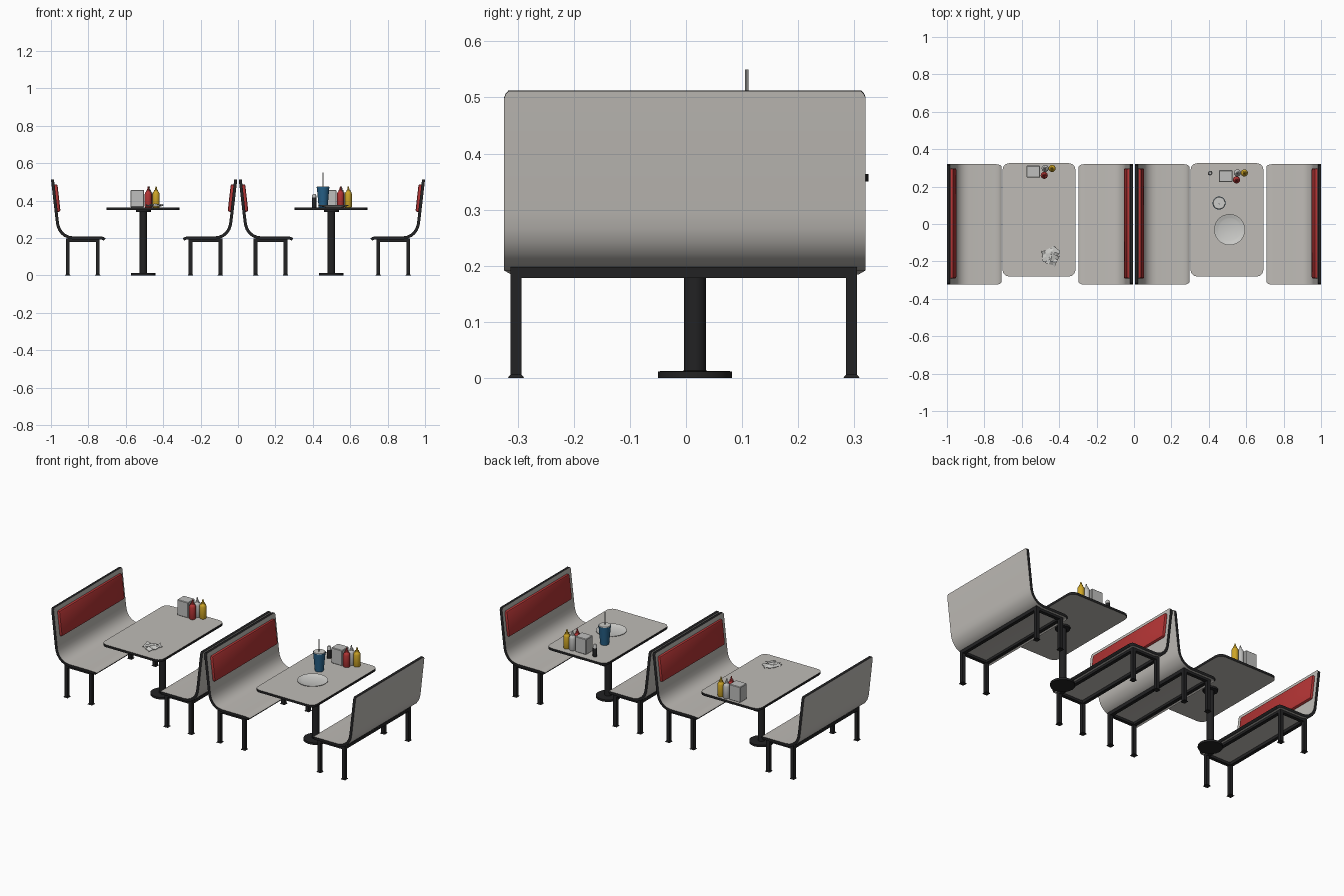
import bpy, bmesh, math, random
from mathutils import Matrix, Vector

if "Cube" in bpy.data.objects:
    bpy.data.objects.remove(bpy.data.objects["Cube"])

def mat(name, r, g, b):
    m = bpy.data.materials.new(name)
    m.diffuse_color = (r, g, b, 1)
    m.use_nodes = True
    m.node_tree.nodes["Principled BSDF"].inputs["Base Color"].default_value = m.diffuse_color
    return m

LAMINATE = mat("warm grey laminate", 0.52, 0.50, 0.47)
BLACK = mat("black trim", 0.016, 0.016, 0.017)
RED = mat("red vinyl", 0.45, 0.035, 0.035)
METAL = mat("pale metal", 0.52, 0.52, 0.51)
YELLOW = mat("mustard yellow", 0.62, 0.38, 0.02)
BLUE = mat("cup blue", 0.02, 0.12, 0.25)
WHITE = mat("off white", 0.60, 0.60, 0.58)

def finish(bm, name, mats, angle=35, thick=0, offset=0):
    me = bpy.data.meshes.new(name)
    bm.to_mesh(me)
    bm.free()
    ob = bpy.data.objects.new(name, me)
    bpy.context.collection.objects.link(ob)
    for m in mats:
        me.materials.append(m)
    bpy.ops.object.select_all(action='DESELECT')
    ob.select_set(True)
    bpy.context.view_layer.objects.active = ob
    if thick:
        # sheet with a black rim
        md = ob.modifiers.new("thickness", 'SOLIDIFY')
        md.thickness, md.offset, md.material_offset_rim = thick, offset, 1
        bpy.ops.object.modifier_apply(modifier=md.name)
        b = bmesh.new()
        b.from_mesh(me)
        bmesh.ops.recalc_face_normals(b, faces=b.faces)
        b.to_mesh(me)
        b.free()
    if angle:
        bpy.ops.object.shade_smooth_by_angle(angle=math.radians(angle))
    return ob

def add_box(bm, c, size, rot=None):
    m = Matrix.Translation(c) @ (rot or Matrix()) @ Matrix.Diagonal((*size, 1))
    return bmesh.ops.create_cube(bm, size=1, matrix=m)

def lathe(name, profile, loc, mats, n=20, split=None):
    """Spin (radius, height) points; faces above split use the second material."""
    bm = bmesh.new()
    rings = [[bm.verts.new((loc[0] + r * math.cos(2 * math.pi * i / n),
                            loc[1] + r * math.sin(2 * math.pi * i / n), loc[2] + z))
              for i in range(n)] for r, z in profile]
    for a, b in zip(rings, rings[1:]):
        for i in range(n):
            bm.faces.new((a[i], a[(i + 1) % n], b[(i + 1) % n], b[i]))
    bm.faces.new(rings[0][::-1])
    bm.faces.new(rings[-1])
    if split is not None:
        for f in bm.faces:
            f.material_index = int(f.calc_center_median().z > loc[2] + split)
    return finish(bm, name, mats)

# Bench: curved sheet (x, z, end inset), red back pad, leg frame
PROFILE = [(0.0085, 0.512, 0.008), (0.009, 0.507, 0.003), (0.0095, 0.500, 0),
           (0.033, 0.295, 0), (0.037, 0.268, 0), (0.045, 0.246, 0), (0.058, 0.227, 0),
           (0.075, 0.213, 0), (0.095, 0.204, 0), (0.118, 0.200, 0), (0.255, 0.200, 0),
           (0.272, 0.199, 0.001), (0.281, 0.196, 0.005), (0.287, 0.191, 0.012)]

def bench(tag, x0, s):
    bm = bmesh.new()
    rows = [[bm.verts.new((x0 + s * x, -0.002 + k * (0.322 - i), z)) for k in (-1, 1)]
            for x, z, i in PROFILE]
    for a, b in zip(rows, rows[1:]):
        bm.faces.new((a[0], a[1], b[1], b[0]))
    finish(bm, "bench_shell_" + tag, [LAMINATE, BLACK], thick=0.016)

    bm = bmesh.new()
    tilt = Matrix.Rotation(-s * math.atan(0.115), 4, 'Y')
    add_box(bm, (x0 + s * 0.031, 0.003, 0.413), (0.024, 0.59, 0.148), tilt)
    bmesh.ops.bevel(bm, geom=bm.edges[:], offset=0.009, segments=2, affect='EDGES', profile=0.5)
    finish(bm, "back_pad_" + tag, [RED], 40)

    bm = bmesh.new()
    for y in (-0.303, 0.295):
        add_box(bm, (x0 + s * 0.17, y, 0.188), (0.18, 0.02, 0.02))
        for x in (0.09, 0.25):
            px = x0 + s * x
            add_box(bm, (px, y, 0.094), (0.02, 0.02, 0.188))
            bmesh.ops.create_cone(bm, cap_ends=True, segments=4, radius1=0.021, radius2=0.014, depth=0.006,
                                  matrix=Matrix.Translation((px, y, 0.003)) @ Matrix.Rotation(math.pi / 4, 4, 'Z'))
    for x in (0.09, 0.25):
        add_box(bm, (x0 + s * x, -0.004, 0.188), (0.02, 0.60, 0.02))
    finish(bm, "bench_frame_" + tag, [BLACK], 0)

for tag, x0, s in (("far_left", -1, 1), ("mid_left", -0.004, -1),
                   ("mid_right", 0.004, 1), ("far_right", 1, -1)):
    bench(tag, x0, s)

# Tables: rounded top with black rim, pedestal
def table(tag, cx):
    hx, cy, hy, r = 0.195, 0.022, 0.303, 0.035
    bm = bmesh.new()
    vs = []
    for q, (sx, sy) in enumerate(((1, 1), (-1, 1), (-1, -1), (1, -1))):
        for k in range(4):
            a = math.pi / 2 * (q + k / 3)
            vs.append(bm.verts.new((cx + sx * (hx - r) + r * math.cos(a),
                                    cy + sy * (hy - r) + r * math.sin(a), 0.364)))
    bm.faces.new(vs)
    finish(bm, "table_top_" + tag, [LAMINATE, BLACK], thick=0.014, offset=-1)
    lathe("table_pedestal_" + tag,
          [(0.066, 0), (0.066, 0.012), (0.0195, 0.013), (0.0195, 0.338), (0.04, 0.339), (0.04, 0.351)],
          (cx + 0.002, 0.016, 0), [BLACK], 16)

table("left", -0.508)
table("right", 0.497)

# Condiments on each table
T = 0.364
BOTTLE = [(0.017, 0), (0.019, 0.004), (0.019, 0.07), (0.016, 0.08), (0.011, 0.085),
          (0.010, 0.092), (0.006, 0.094), (0.003, 0.112)]

def condiments(tag, dx, dy):
    bm = bmesh.new()
    add_box(bm, (-0.538 + dx, 0.28 + dy, T + 0.046), (0.073, 0.063, 0.092))
    bmesh.ops.bevel(bm, geom=bm.edges[:], offset=0.003, segments=1, affect='EDGES')
    finish(bm, "napkin_dispenser_" + tag, [METAL], 0)
    for name, x, y, m in (("ketchup", -0.480, 0.260, RED), ("sauce", -0.475, 0.297, METAL),
                          ("mustard", -0.438, 0.297, YELLOW)):
        lathe(name + "_bottle_" + tag, BOTTLE, (x + dx, y + dy, T), [m], 16)

condiments("left", 0, 0)
condiments("right", 1.028, -0.024)

# Pepper shaker
lathe("pepper_shaker", [(0.012, 0), (0.012, 0.05), (0.0115, 0.051), (0.0115, 0.062), (0.007, 0.07)],
      (0.407, 0.272, T), [BLACK, METAL], 12, 0.0505)

# Drink cup with lid and straw
lathe("drink_cup", [(0.024, 0), (0.033, 0.102), (0.035, 0.102), (0.035, 0.108)],
      (0.455, 0.112, T), [BLUE], 20)
lathe("cup_lid", [(0.033, 0.108), (0.031, 0.112)], (0.455, 0.112, T), [WHITE], 20)
lathe("straw", [(0.003, 0.108), (0.003, 0.186)], (0.455, 0.108, T), [METAL], 8)

# Plate
lathe("plate", [(0.045, 0), (0.068, 0.004), (0.083, 0.010), (0.083, 0.012), (0.066, 0.007),
                (0.058, 0.004)], (0.511, -0.03, T), [WHITE], 28)

# Crumpled napkins
random.seed(4)
bm = bmesh.new()
for x, y, a, w in ((-0.465, -0.165, 0.3, 0.055), (-0.43, -0.15, 1.0, 0.05), (-0.435, -0.19, -0.4, 0.055)):
    g = bmesh.ops.create_grid(bm, x_segments=3, y_segments=3, size=w / 2,
                              matrix=Matrix.Translation((x, y, T + 0.002)) @ Matrix.Rotation(a, 4, 'Z'))
    for v in g['verts']:
        v.co += Vector((random.uniform(-.005, .005), random.uniform(-.005, .005), random.uniform(0, .016)))
finish(bm, "crumpled_napkins", [WHITE, WHITE], 0, thick=0.002, offset=1)
